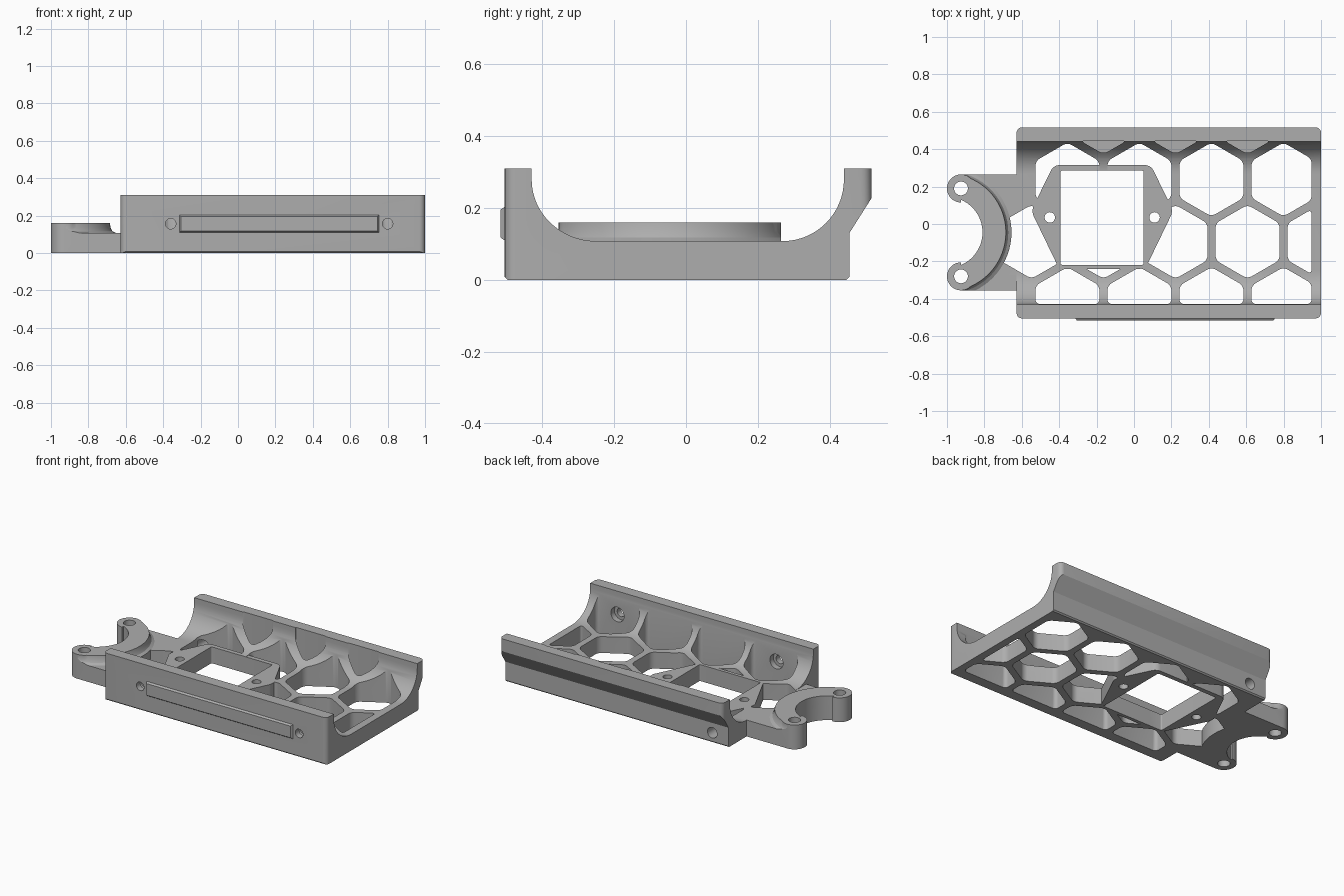
import bpy, bmesh, math
from mathutils import Vector, Matrix

if "Cube" in bpy.data.objects:
    bpy.data.objects.remove(bpy.data.objects["Cube"])

grey = bpy.data.materials.new("matte grey")
grey.use_nodes = True
colour = (0.42, 0.42, 0.42, 1)
grey.diffuse_color = colour
grey.node_tree.nodes["Principled BSDF"].inputs["Base Color"].default_value = colour

FLOOR, TOP = 0.108, 0.31
FRONT, BACK = -0.505, 0.517
LEFT_END, RIGHT_END = 1.0, -0.628


def finish(bm, name):
    bmesh.ops.recalc_face_normals(bm, faces=bm.faces)
    mesh = bpy.data.meshes.new(name)
    bm.to_mesh(mesh)
    bm.free()
    mesh.materials.append(grey)
    obj = bpy.data.objects.new(name, mesh)
    bpy.context.collection.objects.link(obj)
    return obj


def add_prism(bm, poly, z0, z1, radius=0):
    """Extrude a plan polygon, rounding its upright edges."""
    part = bmesh.new()
    face = part.faces.new([part.verts.new((x, y, z0)) for x, y in poly])
    new = bmesh.ops.extrude_face_region(part, geom=[face])["geom"]
    bmesh.ops.translate(part, vec=(0, 0, z1 - z0),
                        verts=[v for v in new if isinstance(v, bmesh.types.BMVert)])
    if radius:
        upright = [e for e in part.edges
                   if abs(e.verts[0].co.z - e.verts[1].co.z) > 1e-4]
        bmesh.ops.bevel(part, geom=upright, offset=radius, segments=5,
                        affect='EDGES', profile=0.5, clamp_overlap=True)
    bmesh.ops.recalc_face_normals(part, faces=part.faces)
    temp = bpy.data.meshes.new("temp")
    part.to_mesh(temp)
    part.free()
    bm.from_mesh(temp)
    bpy.data.meshes.remove(temp)


def prism(name, poly, z0, z1, radius=0):
    bm = bmesh.new()
    add_prism(bm, poly, z0, z1, radius)
    return finish(bm, name)


def rect(x0, x1, y0, y1):
    return [(x0, y0), (x1, y0), (x1, y1), (x0, y1)]


def circle(x, y, r, n=32):
    return [(x + r * math.cos(math.tau * i / n), y + r * math.sin(math.tau * i / n))
            for i in range(n)]


def boolean(target, tool, operation):
    mod = target.modifiers.new(operation, 'BOOLEAN')
    mod.operation, mod.solver, mod.object = operation, 'EXACT', tool
    graph = bpy.context.evaluated_depsgraph_get()
    mesh = bpy.data.meshes.new_from_object(target.evaluated_get(graph))
    target.modifiers.clear()
    target.data = mesh
    bpy.data.objects.remove(tool)


def clip(poly, axis, limit, sign):
    """Keep the side of a polygon where sign * (coordinate - limit) <= 0."""
    out = []
    for a, b in zip(poly, poly[1:] + poly[:1]):
        da, db = sign * (a[axis] - limit), sign * (b[axis] - limit)
        if da <= 0:
            out.append(a)
        if da * db < 0:
            out.append(tuple(Vector(a).lerp(Vector(b), da / (da - db))))
    return out


# Tray cross-section (y, z): flared back wall, coved inner corners
def cove(cy, r, start):
    return [(cy + r * math.cos(start + i * math.pi / 32),
             0.28 + 0.172 * math.sin(start + i * math.pi / 32)) for i in range(17)]


section = [(FRONT + 0.008, 0), (0.447, 0), (0.455, 0.008), (0.455, 0.13),
           (BACK, 0.228), (BACK, TOP), (0.44, TOP)]
section += cove(0.27, 0.17, -math.pi / 2)[::-1]
section += cove(-0.25, 0.18, math.pi)[::-1]
section += [(-0.43, TOP), (FRONT, TOP), (FRONT, 0.008)]
bm = bmesh.new()
add_prism(bm, section, RIGHT_END, LEFT_END)
for v in bm.verts:
    v.co = v.co.zxy
tray = finish(bm, "tray")
boolean(tray, prism("tray_outline", rect(RIGHT_END, LEFT_END, FRONT, BACK), -0.1, 0.5, 0.03),
        'INTERSECT')

# Mounting tab at the end
boolean(tray, prism("tab", rect(-0.925, -0.6, -0.355, 0.265), 0, FLOOR), 'UNION')

# Honeycomb openings; the row in the back wall is blind
PITCH, ROW, HEX = 0.385, 0.333, 0.1975
bm = bmesh.new()
rows = [(0.238, 0.414, range(-2, 2), -0.1), (0.238 - ROW, 0.222, range(-2, 3), -0.1),
        (0.238 - 2 * ROW, 0.414, range(-2, 2), -0.1), (0.238 + ROW, 0.222, range(-1, 2), 0.1)]
for cy, cx, steps, z0 in rows:
    for k in steps:
        cell = [(cx + k * PITCH + HEX * math.sin(i * math.pi / 3),
                 cy + HEX * math.cos(i * math.pi / 3)) for i in range(6)]
        for axis, limit, sign in ((0, 0.95, 1), (1, 0.445, 1), (1, -0.428, -1)):
            cell = clip(cell, axis, limit, sign)
        add_prism(bm, cell, z0, 0.5, 0.025)
boolean(tray, finish(bm, "honeycomb"), 'DIFFERENCE')

# Frame around the square window
half = [(0.09, 0.315), (0.21, 0.07), (0.06, -0.24)]
mid = -0.17
frame = half + [(2 * mid - x, y) for x, y in reversed(half)]
boolean(tray, prism("window_frame", frame, 0, FLOOR, 0.03), 'UNION')

# Horseshoe: revolved ring with a fillet at its foot, trimmed to the tab
CX, CY = -1.0, -0.045
ring = [(0.19, 0), (0.19, 0.16), (0.315, 0.16), (0.319, 0.135), (0.328, 0.118),
        (0.345, FLOOR), (0.345, 0)]
bm = bmesh.new()
loops = []
for i in range(72):
    a = math.tau * i / 72
    loops.append([bm.verts.new((CX + r * math.cos(a), CY + r * math.sin(a), z)) for r, z in ring])
for a, b in zip(loops, loops[1:] + loops[:1]):
    for i in range(len(ring)):
        j = (i + 1) % len(ring)
        bm.faces.new((a[i], a[j], b[j], b[i]))
horseshoe = finish(bm, "horseshoe")
boolean(horseshoe, prism("horseshoe_trim", rect(-0.925, -0.6, -0.355, 0.265), -0.1, 0.5),
        'INTERSECT')
boolean(tray, horseshoe, 'UNION')
for y in (0.19, -0.28):
    boolean(tray, prism("lug", circle(-0.925, y, 0.075), 0, 0.16), 'UNION')

# Window, screw holes and the open middle of the horseshoe
bm = bmesh.new()
add_prism(bm, rect(-0.393, 0.052, -0.218, 0.285), -0.1, 0.5, 0.008)
for x in (-0.45, 0.11):
    add_prism(bm, circle(x, 0.035, 0.028, 24), -0.1, 0.5)
for y in (0.19, -0.28):
    add_prism(bm, circle(-0.925, y, 0.037, 24), -0.1, 0.5)
boolean(tray, finish(bm, "plan_cuts"), 'DIFFERENCE')
boolean(tray, prism("horseshoe_cut", clip(circle(CX, CY, 0.19, 72), 0, -0.926, -1), -0.1, 0.5),
        'DIFFERENCE')


# Holes through the walls: two counterbored in front, one low at the back
def wall_hole(x, z, r, y0, y1):
    bm = bmesh.new()
    add_prism(bm, circle(0, 0, r, 24), -y1, -y0)
    bm.transform(Matrix.Translation((x, 0, z)) @ Matrix.Rotation(math.pi / 2, 4, 'X'))
    boolean(tray, finish(bm, "wall_hole"), 'DIFFERENCE')


for x in (-0.36, 0.80):
    wall_hole(x, 0.157, 0.028, -0.6, -0.4)
    wall_hole(x, 0.157, 0.048, -0.465, -0.4)
wall_hole(-0.51, 0.065, 0.035, 0.33, 0.6)

# Raised strip with bevelled sides on the front wall
bm = bmesh.new()
back = [bm.verts.new((x, FRONT + 0.002, z)) for x, z in rect(-0.315, 0.755, 0.108, 0.205)]
face = [bm.verts.new((x, -BACK, z)) for x, z in rect(-0.305, 0.745, 0.118, 0.195)]
bm.faces.new(back)
bm.faces.new(face)
for i in range(4):
    j = (i + 1) % 4
    bm.faces.new((back[i], back[j], face[j], face[i]))
strip = finish(bm, "front_strip")

bpy.ops.object.select_all(action='DESELECT')
tray.select_set(True)
bpy.context.view_layer.objects.active = tray
bpy.ops.object.shade_smooth_by_angle(angle=math.radians(30))
